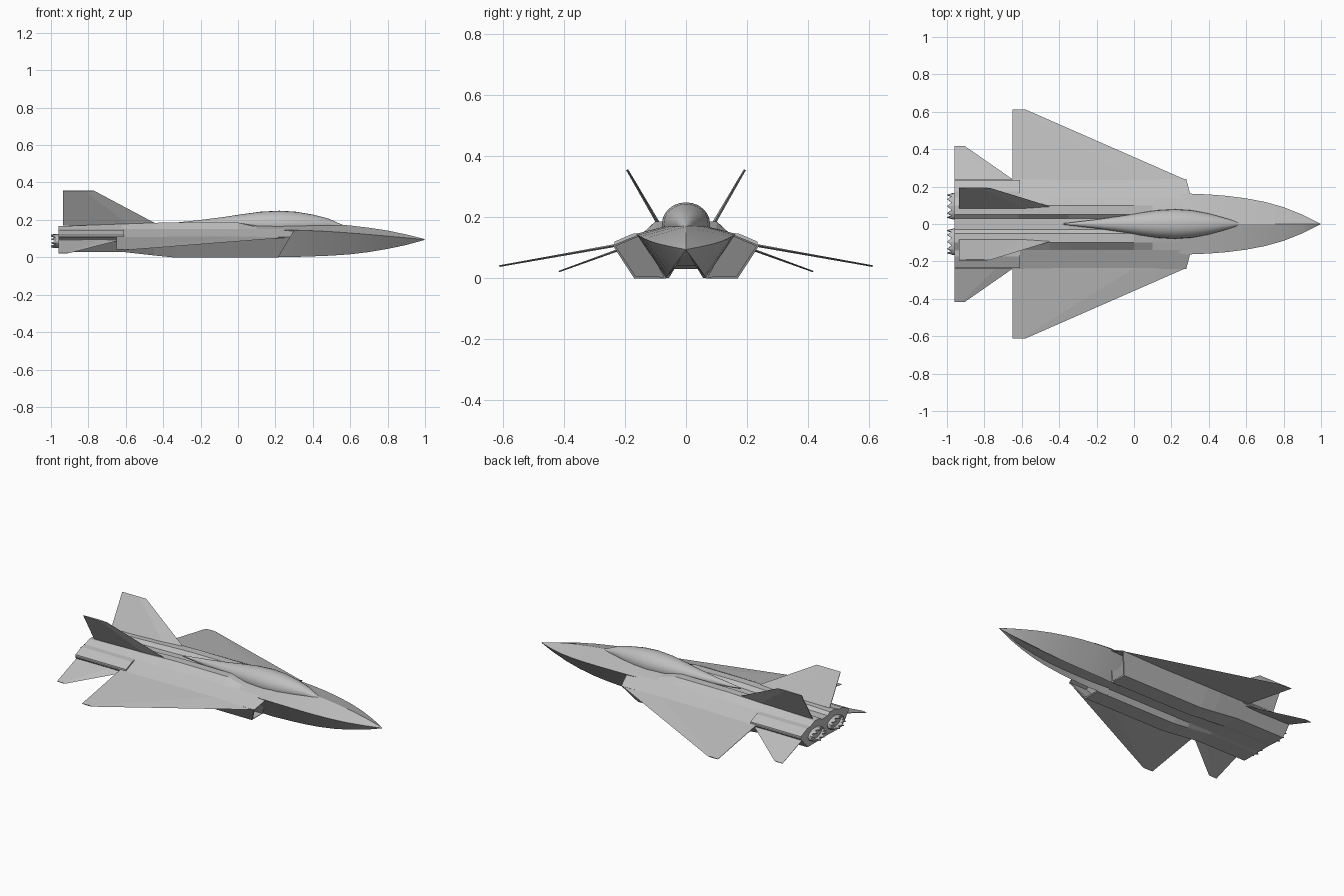
import bpy, bmesh, math
from mathutils import Vector

cube = bpy.data.objects.get("Cube")
if cube:
    bpy.data.objects.remove(cube, do_unlink=True)

GREY = (0.52, 0.52, 0.52, 1)
grey = bpy.data.materials.new("airframe grey")
grey.use_nodes = True
grey.diffuse_color = GREY
grey.node_tree.nodes["Principled BSDF"].inputs["Base Color"].default_value = GREY


def finish(bm, name, smooth=None):
    """Turn a bmesh into a named object with the airframe colour."""
    bmesh.ops.recalc_face_normals(bm, faces=bm.faces)
    mesh = bpy.data.meshes.new(name)
    bm.to_mesh(mesh)
    bm.free()
    mesh.materials.append(grey)
    ob = bpy.data.objects.new(name, mesh)
    bpy.context.collection.objects.link(ob)
    if smooth:
        bpy.ops.object.select_all(action='DESELECT')
        ob.select_set(True)
        bpy.context.view_layer.objects.active = ob
        bpy.ops.object.shade_smooth_by_angle(angle=math.radians(smooth))
    return ob


def loft(bm, rings, caps=(True, True)):
    """Skin closed rings of points; returns the vertex rings."""
    vs = [[bm.verts.new(p) for p in ring] for ring in rings]
    n = len(vs[0])
    for a, b in zip(vs, vs[1:]):
        for i in range(n):
            j = (i + 1) % n
            bm.faces.new((a[i], a[j], b[j], b[i]))
    if caps[0]:
        bm.faces.new(vs[0])
    if caps[1]:
        bm.faces.new(vs[-1])
    return vs


def mirrored(half):
    """Half section from top centre to bottom centre, completed across y = 0."""
    return half + [(x, -y, z) for x, y, z in reversed(half[1:-1])]


# Nose: x, half width, top, chine height, bottom
nose_stations = [
    (0.995, 0.003, 0.098, 0.095, 0.092), (0.9, 0.05, 0.122, 0.104, 0.066),
    (0.8, 0.09, 0.143, 0.113, 0.045), (0.7, 0.118, 0.158, 0.122, 0.028),
    (0.6, 0.137, 0.17, 0.13, 0.016), (0.5, 0.15, 0.178, 0.137, 0.009),
    (0.4, 0.158, 0.184, 0.142, 0.005), (0.28, 0.163, 0.187, 0.146, 0.001),
    (0.15, 0.14, 0.18, 0.14, 0.001)]
rings = []
for x, w, top, chine, low in nose_stations:
    notch = 0.03 * min(1, (1 - x) / 0.7)
    rings.append(mirrored([(x, 0, top), (x, w, chine), (x, 0.4 * w, low),
                           (x, 0.27 * w, low + notch), (x, 0, low + notch)]))
bm = bmesh.new()
loft(bm, rings)
bmesh.ops.create_vert(bm, co=(1, 0, 0.095))
bm.verts.ensure_lookup_table()
tip = bm.verts[-1]
front = next(f for f in bm.faces if all(v.co.x > 0.99 for v in f.verts))
for e in front.edges:
    bm.faces.new((*e.verts, tip))
bmesh.ops.delete(bm, geom=[front], context='FACES_ONLY')
finish(bm, "nose", 25)


# Main body with twin dorsal humps and belly nacelles
def section(x, centre, inner, hump, outer, belly, rake=False):
    pts = [(0, centre), (0.03, inner), (0.05, hump), (0.1, outer), (0.14, 0.15),
           (0.24, 0.108), (0.17, belly), (0.065, belly), (0.045, 0.031), (0, 0.031)]
    half = []
    for i, (y, z) in enumerate(pts):
        raked = rake and 4 <= i <= 7
        half.append((0.215 + 0.6 * z if raked else x, y, z))
    return mirrored(half)


bm = bmesh.new()
vs = loft(bm, [
    section(0.26, 0.186, 0.178, 0.172, 0.16, 0, True),
    section(0.1, 0.182, 0.176, 0.172, 0.162, 0),
    section(0.0, 0.178, 0.172, 0.186, 0.186, 0),
    section(-0.35, 0.165, 0.165, 0.187, 0.187, 0),
    section(-0.45, 0.16, 0.16, 0.184, 0.184, 0.01),
    section(-0.62, 0.157, 0.157, 0.178, 0.178, 0.029),
    section(-0.96, 0.15, 0.15, 0.166, 0.166, 0.029)], (False, True))
r = vs[0]
n = len(r)
intakes = [bm.faces.new(r[4:8]), bm.faces.new(r[n - 7:n - 3])]
bm.faces.new(r[:5] + r[7:n - 6] + r[n - 4:])
bmesh.ops.recalc_face_normals(bm, faces=bm.faces)
# Intake mouths: thin lips around deep ducts
bmesh.ops.inset_individual(bm, faces=intakes, thickness=0.01)
lips = bmesh.ops.extrude_discrete_faces(bm, faces=intakes)["faces"]
for duct in lips:
    edges = list(duct.edges)
    bmesh.ops.translate(bm, verts=list(duct.verts), vec=(-0.12, 0, 0))
bmesh.ops.remove_doubles(bm, verts=bm.verts, dist=0.0001)
# Skin the duct walls between the lip rim and the duct end
rim = [e for e in bm.edges if e.is_boundary]
if rim:
    bmesh.ops.bridge_loops(bm, edges=[e for e in rim if e.verts[0].co.y > 0])
    bmesh.ops.bridge_loops(bm, edges=[e for e in rim if e.is_valid and e.verts[0].co.y < 0])
finish(bm, "main_body")

# Canopy: tapered round teardrop
canopy = [(0.57, 0.002), (0.54, 0.015), (0.48, 0.034), (0.4, 0.056), (0.31, 0.073),
          (0.22, 0.079), (0.12, 0.073), (0.02, 0.058), (-0.08, 0.041),
          (-0.2, 0.024), (-0.38, 0.003)]
bm = bmesh.new()
loft(bm, [[(x, rad * math.cos(a), 0.168 + 0.01 * (x < 0.5) + 0.9 * rad * math.sin(a))
           for a in (math.tau * i / 24 for i in range(24))] for x, rad in canopy])
finish(bm, "canopy", 40)


# Thin tapered surfaces: root and tip as (front x, back x, y, z)
def surface(name, side, root, tip, thick):
    span = Vector((0, tip[2] - root[2], tip[3] - root[3])).normalized()
    up = Vector((0, -span.z, span.y))
    rings = []
    for (front, back, y, z), t in ((root, thick), (tip, thick * 0.6)):
        base = Vector((0, y, z))
        ring = []
        for x, h in ((front, 0), (front * 0.7 + back * 0.3, 1), (back, 0.4),
                     (back, -0.4), (front * 0.7 + back * 0.3, -1)):
            p = base + up * (h * t / 2) + Vector((x, 0, 0))
            ring.append((p.x, p.y * side, p.z))
        rings.append(ring)
    bm = bmesh.new()
    loft(bm, rings)
    finish(bm, name)


for side, label in ((1, "port"), (-1, "starboard")):
    surface(label + "_wing", side, (0.28, -0.65, 0.235, 0.107),
            (-0.58, -0.65, 0.612, 0.04), 0.009)
    surface(label + "_tailplane", side, (-0.6, -0.96, 0.205, 0.099),
            (-0.905, -0.96, 0.417, 0.022), 0.008)
    surface(label + "_fin", side, (-0.42, -0.935, 0.085, 0.17),
            (-0.77, -0.935, 0.193, 0.356), 0.012)

    # Tail boom fairing along the rear shoulder
    bm = bmesh.new()
    loft(bm, [[(x, side * y, z) for y, z in
               ((0.14, 0.149), (0.175, 0.146), (0.235, 0.12), (0.235, 0.1), (0.14, 0.1))]
              for x in (-0.61, -0.96)])
    finish(bm, label + "_tail_fairing")

    # Exhaust nozzle: flattened tube with a serrated rim
    count = 20
    bm = bmesh.new()
    rings = []
    for x, tooth, scale in ((-0.94, 0, 1), (-0.97, 0, 1), (-0.975, 0.025, 0.93)):
        rings.append([(x - tooth * (i % 2),
                       side * 0.095 + 0.07 * scale * math.cos(math.tau * i / count),
                       0.087 + 0.038 * scale * math.sin(math.tau * i / count))
                      for i in range(count)])
    loft(bm, rings, (False, False))
    nozzle = finish(bm, label + "_nozzle")
    wall = nozzle.modifiers.new("wall", 'SOLIDIFY')
    wall.thickness = 0.006
